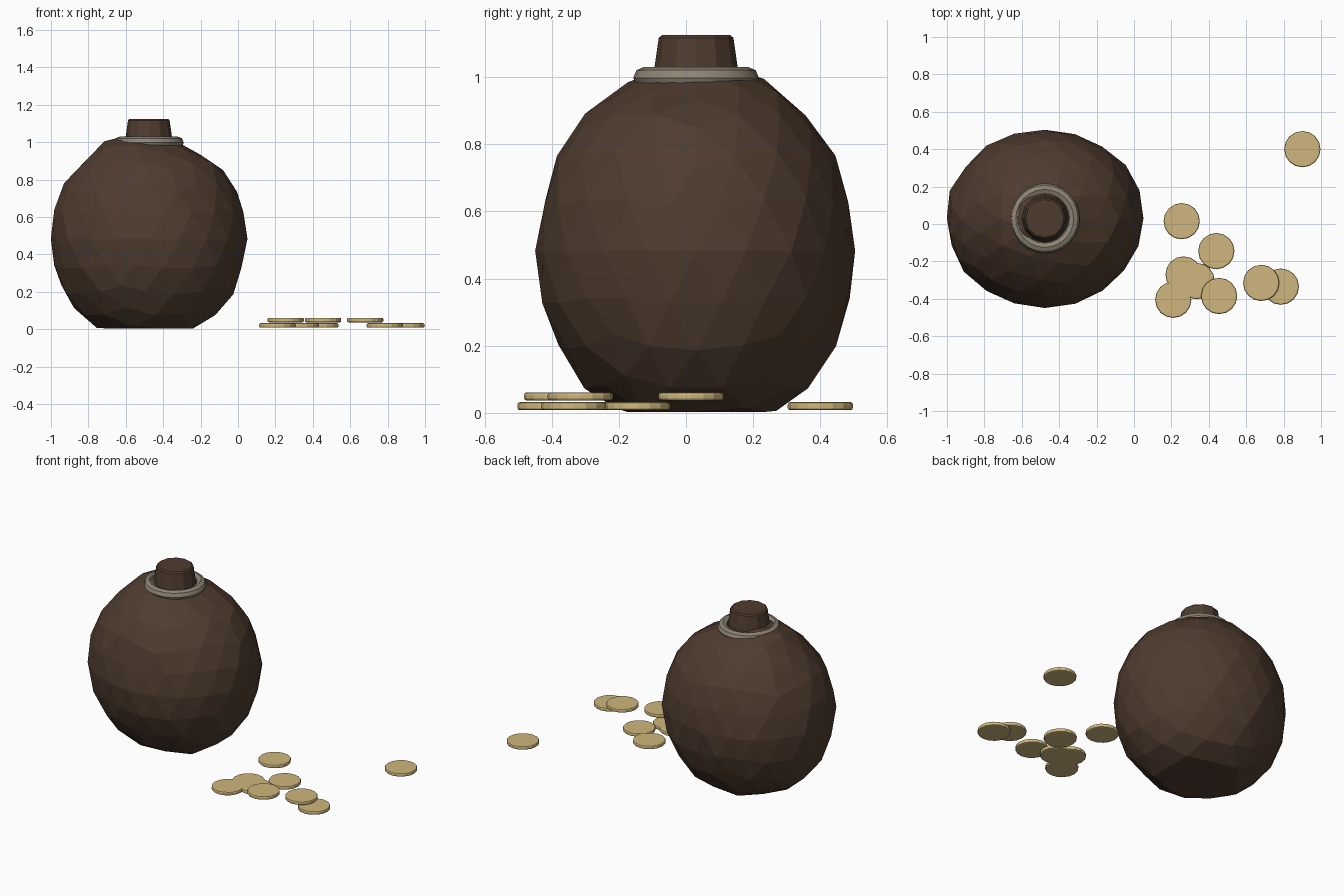
import bpy, bmesh, random
from mathutils import Vector

random.seed(4)
if "Cube" in bpy.data.objects:
    bpy.data.objects.remove(bpy.data.objects["Cube"], do_unlink=True)


def material(name, rgb):
    m = bpy.data.materials.new(name)
    m.use_nodes = True
    m.diffuse_color = (*rgb, 1)
    m.node_tree.nodes["Principled BSDF"].inputs["Base Color"].default_value = (*rgb, 1)
    return m


brown = material("brown leather", (0.078, 0.045, 0.028))
grey = material("grey cord", (0.27, 0.23, 0.175))
gold = material("pale gold", (0.62, 0.47, 0.205))

CENTRE = Vector((-0.477, 0.03, 0))


def finish(obj, name, mat):
    obj.name = name
    obj.data.materials.append(mat)
    return obj


# Sack body: faceted egg, slightly uneven, flattened where it rests
bpy.ops.mesh.primitive_ico_sphere_add(subdivisions=3, radius=1)
sack = finish(bpy.context.object, "sack_body", brown)
sack.location = CENTRE
for v in sack.data.vertices:
    n = v.co.copy()
    wobble = 1.005 + random.uniform(-0.015, 0.015) * (1 - max(n.z, 0) ** 2)
    v.co = Vector((n.x * 0.525, n.y * 0.475, n.z * 0.557)) * wobble
    if n.z > 0.85:                      # crown leans up to the left rear
        v.co.z += 0.09 * (v.co.y * 0.3 - v.co.x)
    v.co.z = max(v.co.z + 0.483, 0.003)

# Gathered neck with a softened rim
bpy.ops.mesh.primitive_cone_add(vertices=12, radius1=0.128, radius2=0.11,
                                depth=0.125, location=CENTRE + Vector((0, 0, 1.0625)))
neck = finish(bpy.context.object, "sack_neck", brown)
bevel = neck.modifiers.new("soft rim", "BEVEL")
bevel.width = 0.008
bevel.limit_method = "ANGLE"
bevel.angle_limit = 1.0

# Cord tied around the neck, partly sunk into the sack
bpy.ops.mesh.primitive_torus_add(major_segments=24, minor_segments=8,
                                 major_radius=0.155, minor_radius=0.032,
                                 location=CENTRE + Vector((0, 0, 0.998)))
cord = finish(bpy.context.object, "neck_cord", grey)
bpy.ops.object.shade_smooth_by_angle()

# Scattered coins in two layers
low, high = 0.02, 0.049
coins = [(0.90, 0.40, low), (0.255, 0.015, high), (0.44, -0.145, low),
         (0.265, -0.27, low), (0.335, -0.305, low), (0.21, -0.405, low),
         (0.455, -0.385, high), (0.68, -0.315, high), (0.785, -0.335, low)]
for i, place in enumerate(coins, 1):
    bpy.ops.mesh.primitive_cylinder_add(vertices=16, radius=0.097, depth=0.024,
                                        location=place)
    coin = finish(bpy.context.object, f"coin_{i}", gold)
    edge = coin.modifiers.new("rounded edge", "BEVEL")
    edge.width = 0.007
    edge.segments = 2
    edge.limit_method = "ANGLE"
    edge.angle_limit = 1.0
